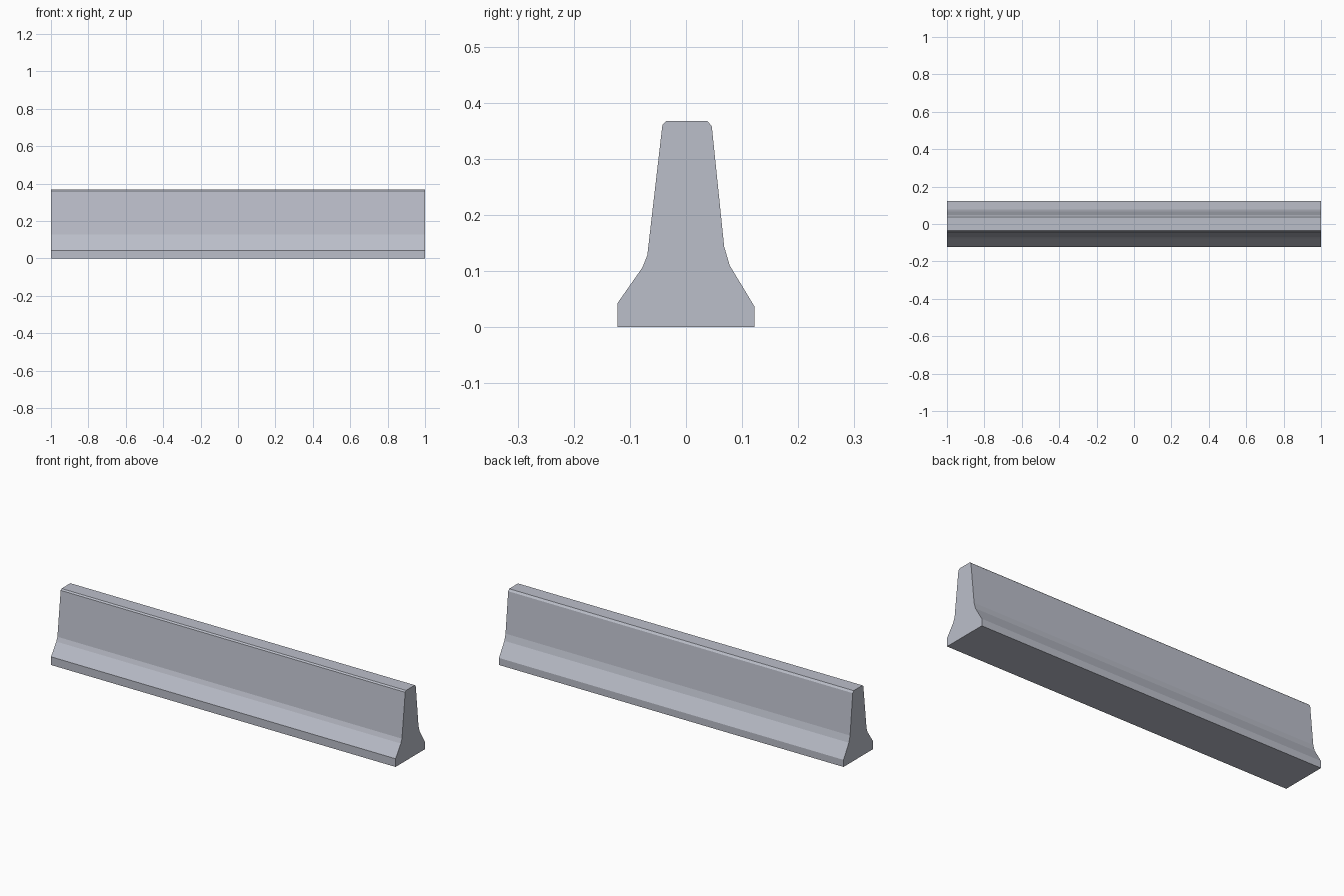
import bpy
import bmesh

cube = bpy.data.objects.get("Cube")
if cube:
    bpy.data.objects.remove(cube, do_unlink=True)

# Concrete colour
concrete = bpy.data.materials.new("concrete_grey")
concrete.use_nodes = True
colour = (0.50, 0.52, 0.59, 1.0)
concrete.diffuse_color = colour
bsdf = next(n for n in concrete.node_tree.nodes if n.type == "BSDF_PRINCIPLED")
bsdf.inputs["Base Color"].default_value = colour

# Barrier cross-section (y, z): front side going up, then back side going down
front_side = [(-0.122, 0), (-0.122, 0.043), (-0.078, 0.106),
              (-0.069, 0.128), (-0.042, 0.361), (-0.035, 0.368)]
back_side = [(0.038, 0.368), (0.046, 0.358), (0.068, 0.144),
             (0.078, 0.110), (0.122, 0.037), (0.122, 0)]
half_length = 1.0

# Barrier body: cross-section extruded along x
bm = bmesh.new()
end = bm.faces.new([bm.verts.new((-half_length, y, z)) for y, z in front_side + back_side])
result = bmesh.ops.extrude_face_region(bm, geom=[end], use_keep_orig=True)
moved = [v for v in result["geom"] if isinstance(v, bmesh.types.BMVert)]
bmesh.ops.translate(bm, verts=moved, vec=(2 * half_length, 0, 0))
bmesh.ops.recalc_face_normals(bm, faces=bm.faces)

mesh = bpy.data.meshes.new("barrier_body")
bm.to_mesh(mesh)
bm.free()
mesh.materials.append(concrete)
barrier = bpy.data.objects.new("barrier_body", mesh)
bpy.context.collection.objects.link(barrier)
